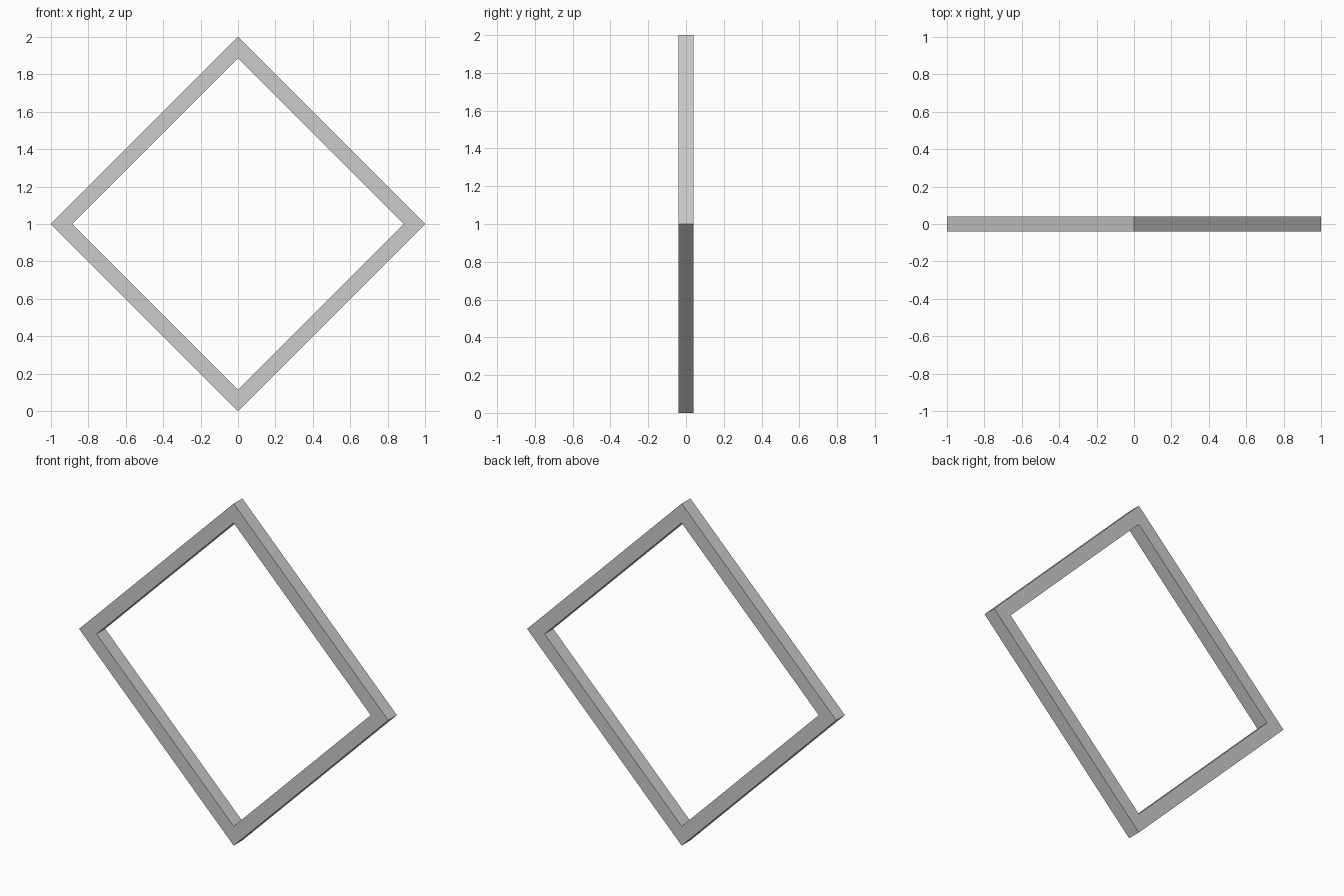
import bpy, bmesh
from math import sqrt
from mathutils import Vector

if "Cube" in bpy.data.objects:
    bpy.data.objects.remove(bpy.data.objects["Cube"])

BAR = 0.08                      # square bar thickness
OUTER = 1.0                     # half diagonal of the outer diamond
INNER = OUTER - BAR * sqrt(2)   # half diagonal of the opening


def diamond(bm, r, y):
    """Four corners of a diamond standing on its point."""
    return [bm.verts.new((x * r, y, 1 + z * r))
            for x, z in ((1, 0), (0, 1), (-1, 0), (0, -1))]


# Diamond frame: mitred front ring, extruded to the bar depth
bm = bmesh.new()
outer = diamond(bm, OUTER, -BAR / 2)
inner = diamond(bm, INNER, -BAR / 2)
for i in range(4):
    j = (i + 1) % 4
    bm.faces.new((outer[i], outer[j], inner[j], inner[i]))
ext = bmesh.ops.extrude_face_region(bm, geom=bm.faces[:], use_keep_orig=True)
back = [g for g in ext["geom"] if isinstance(g, bmesh.types.BMVert)]
bmesh.ops.translate(bm, verts=back, vec=Vector((0, BAR, 0)))
bmesh.ops.recalc_face_normals(bm, faces=bm.faces[:])

mesh = bpy.data.meshes.new("diamond_frame")
bm.to_mesh(mesh)
bm.free()
frame = bpy.data.objects.new("diamond_frame", mesh)
bpy.context.collection.objects.link(frame)
